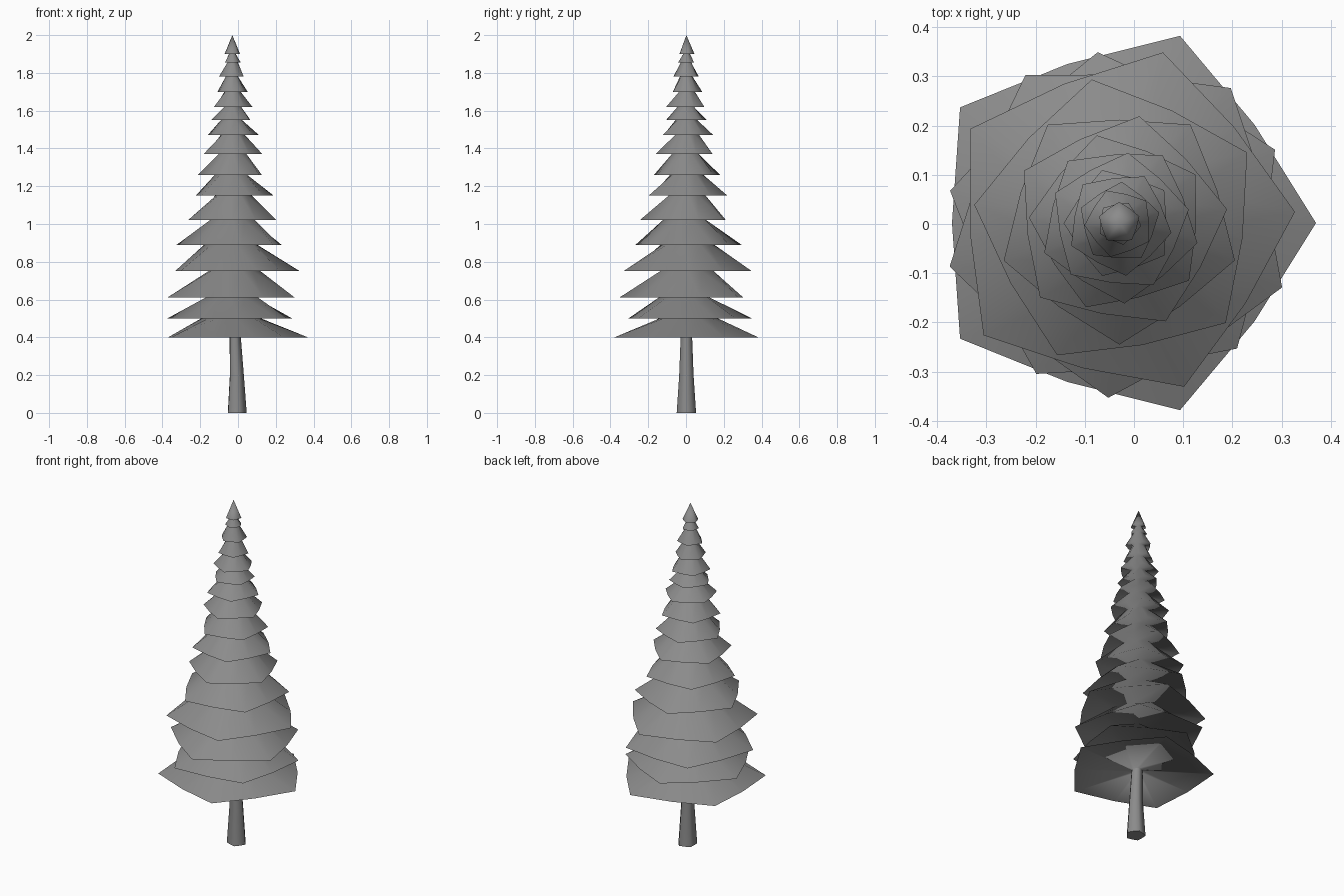
import bpy, bmesh, math
from mathutils import Vector

if "Cube" in bpy.data.objects:
    bpy.data.objects.remove(bpy.data.objects["Cube"])

SIDES = 10             # five points with a slightly pulled-in vertex between each
PULL = 0.85            # radius of the in-between vertices
TWIST = 0.44           # turn of each tier relative to the one below, radians
INNER = 0.42           # neck radius of a tier as a share of its rim radius

grey = bpy.data.materials.new("plain_grey")
grey.diffuse_color = (0.26, 0.26, 0.26, 1)
grey.use_nodes = True
grey.node_tree.nodes["Principled BSDF"].inputs["Base Color"].default_value = grey.diffuse_color
normals = []           # smooth shading direction of each foliage vertex


def ring(bm, cx, cy, z, r, turn, slope=None):
    """Ring of vertices; slope is (outward, upward) for its shading direction."""
    verts = []
    for k in range(SIDES):
        a = turn + k * math.tau / SIDES
        rk = r * (PULL if k % 2 else 1)
        verts.append(bm.verts.new((cx + rk * math.cos(a), cy + rk * math.sin(a), z)))
        if slope:
            normals.append(Vector((slope[0] * math.cos(a), slope[0] * math.sin(a),
                                   slope[1])).normalized())
    return verts


def bridge(bm, low, high, split=False):
    """Join two rings; split gives the outward-bulging triangles of a twisted band."""
    for k in range(SIDES):
        n = (k + 1) % SIDES
        if split:
            bm.faces.new((low[k], low[n], high[k]))
            bm.faces.new((low[n], high[n], high[k]))
        else:
            bm.faces.new((low[k], low[n], high[n], high[k]))


def sharpen(bm, loop):
    """Mark the edges around a ring as hard."""
    for k in range(SIDES):
        edge = bm.edges.get((loop[k], loop[(k + 1) % SIDES]))
        if edge:
            edge.smooth = False


def finish(bm, name):
    mesh = bpy.data.meshes.new(name)
    for f in bm.faces:
        f.smooth = True
    bm.to_mesh(mesh)
    bm.free()
    mesh.materials.append(grey)
    obj = bpy.data.objects.new(name, mesh)
    bpy.context.collection.objects.link(obj)
    return obj


# Trunk: flared tube, leaning slightly
bm = bmesh.new()
trunk = [ring(bm, cx, 0.002, z, r, 0) for cx, z, r in
         ((-0.008, 0, 0.054), (-0.009, 0.2, 0.040), (-0.017, 0.4, 0.032))]
bm.faces.new(trunk[0][::-1])
for a, b in zip(trunk, trunk[1:]):
    bridge(bm, a, b)
sharpen(bm, trunk[0])
finish(bm, "trunk")

# Foliage: stacked twisted skirts, each (height, rim radius)
tiers = [(0.40, 0.40), (0.50, 0.35), (0.61, 0.356), (0.75, 0.358),
         (0.89, 0.297), (1.02, 0.247), (1.15, 0.221), (1.26, 0.184),
         (1.37, 0.164), (1.47, 0.144), (1.55, 0.113), (1.62, 0.108),
         (1.70, 0.084), (1.78, 0.071), (1.855, 0.045), (1.90, 0.043)]
CX, CY = -0.03, 0.002
bm = bmesh.new()
neck = ring(bm, -0.017, CY, 0.40, 0.032, 0, (1, 0.5))
for i, (z, r) in enumerate(tiers):
    last = i + 1 == len(tiers)
    top = 2.0 if last else tiers[i + 1][0]
    slope = (top - z, r if last else r * (1 - INNER))
    rim = ring(bm, CX, CY, z, r, i * TWIST, slope)
    bridge(bm, neck, rim)                       # underside
    sharpen(bm, neck)
    sharpen(bm, rim)
    if last:
        tip = bm.verts.new((CX, CY, top))       # pointed crown
        normals.append(Vector((0, 0, 1)))
        for k in range(SIDES):
            bm.faces.new((rim[k], rim[(k + 1) % SIDES], tip))
    else:
        neck = ring(bm, CX, CY, top, r * INNER, (i + 1) * TWIST, slope)
        bridge(bm, rim, neck, split=True)       # sloping top
foliage = finish(bm, "foliage")
foliage.data.normals_split_custom_set_from_vertices(normals)
